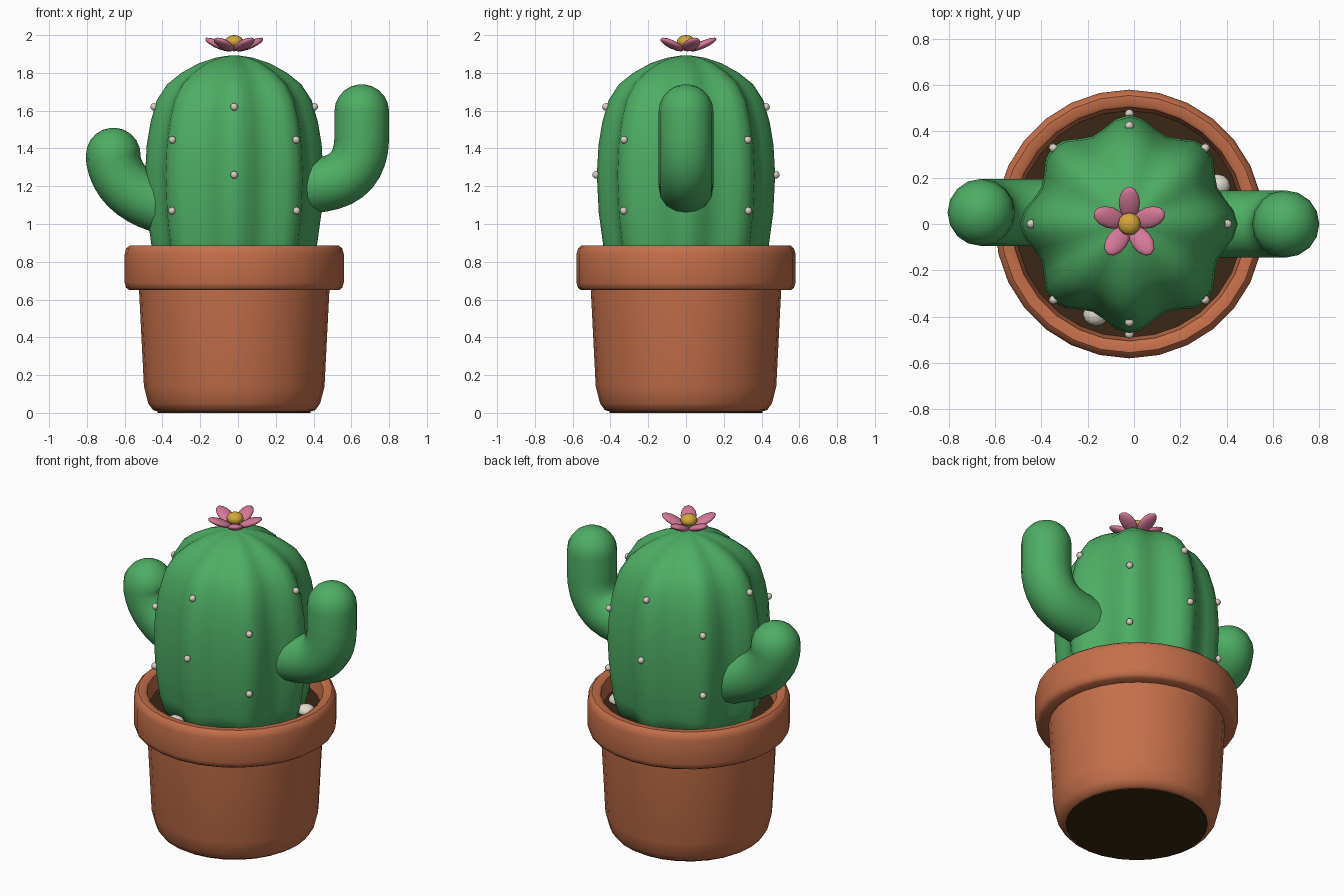
import bpy, bmesh, math
from mathutils import Vector, Matrix

if "Cube" in bpy.data.objects:
    bpy.data.objects.remove(bpy.data.objects["Cube"])

CX = -0.02  # axis of the pot and body
TAU = 2 * math.pi


def material(name, rgb):
    m = bpy.data.materials.new(name)
    m.use_nodes = True
    m.diffuse_color = (*rgb, 1)
    m.node_tree.nodes["Principled BSDF"].inputs["Base Color"].default_value = (*rgb, 1)
    return m


terracotta = material("terracotta", (0.56, 0.16, 0.068))
soil_brown = material("soil brown", (0.042, 0.02, 0.008))
green = material("cactus green", (0.075, 0.42, 0.127))
cream = material("cream", (0.68, 0.62, 0.53))
stone = material("pale stone", (0.75, 0.71, 0.63))
pink = material("petal pink", (0.66, 0.19, 0.31))
yellow = material("flower yellow", (0.66, 0.38, 0.045))


def finish(name, bm, mat, angle=40):
    bmesh.ops.recalc_face_normals(bm, faces=bm.faces)
    me = bpy.data.meshes.new(name)
    bm.to_mesh(me)
    bm.free()
    me.materials.append(mat)
    ob = bpy.data.objects.new(name, me)
    bpy.context.collection.objects.link(ob)
    bpy.ops.object.select_all(action="DESELECT")
    ob.select_set(True)
    bpy.context.view_layer.objects.active = ob
    bpy.ops.object.shade_smooth_by_angle(angle=math.radians(angle))
    return ob


def skin(bm, rings):
    """Join rings of points with quads and close both ends."""
    loops = [[bm.verts.new(p) for p in ring] for ring in rings]
    n = len(loops[0])
    for a, b in zip(loops, loops[1:]):
        for i in range(n):
            j = (i + 1) % n
            bm.faces.new((a[i], a[j], b[j], b[i]))
    bm.faces.new(loops[0])
    bm.faces.new(loops[-1])


def revolve(name, profile, mat, sides, rib=lambda a: 1, angle=40):
    bm = bmesh.new()
    skin(bm, [[(CX + r * rib(a) * math.cos(a), r * rib(a) * math.sin(a), z)
               for a in (TAU * i / sides for i in range(sides))]
              for r, z in profile])
    return finish(name, bm, mat, angle)


def ellipsoid(name, mat, matrix, u=12, v=8):
    bm = bmesh.new()
    bmesh.ops.create_uvsphere(bm, u_segments=u, v_segments=v, radius=1, matrix=matrix)
    return finish(name, bm, mat, 80)


def placed(loc, size):
    return Matrix.Translation(loc) @ Matrix.Diagonal((*size, 1))


# Pot, rim, soil and dark underside
revolve("pot_body", [(0.40, 0.006), (0.43, 0.015), (0.455, 0.05), (0.478, 0.14),
                     (0.505, 0.67)], terracotta, 28)
revolve("pot_rim", [(0.47, 0.65), (0.555, 0.65), (0.572, 0.662), (0.58, 0.69),
                    (0.58, 0.84), (0.572, 0.87), (0.555, 0.885), (0.52, 0.885),
                    (0.505, 0.875), (0.485, 0.76)], terracotta, 28)
revolve("soil", [(0.48, 0.74), (0.492, 0.785)], soil_brown, 28)
revolve("pot_underside", [(0.405, 0.0), (0.405, 0.009)], soil_brown, 28)

# Pebbles resting on the soil
for i, (x, y) in enumerate([(-0.165, -0.39), (0.36, 0.165)]):
    ellipsoid(f"pebble_{i + 1}", stone, placed((x, y, 0.79), (0.055, 0.05, 0.04)))

# Ribbed body
body_profile = [(0.40, 0.74), (0.438, 0.885), (0.462, 1.06), (0.472, 1.26),
                (0.463, 1.42), (0.443, 1.54), (0.41, 1.655), (0.355, 1.74),
                (0.28, 1.80), (0.19, 1.85), (0.10, 1.88), (0.02, 1.893)]
revolve("cactus_body", body_profile, green, 48,
        lambda a: 0.935 + 0.065 * math.cos(8 * a), 80)


def body_radius(z):
    for (r0, z0), (r1, z1) in zip(body_profile, body_profile[1:]):
        if z0 <= z <= z1:
            return r0 + (r1 - r0) * (z - z0) / (z1 - z0)


# Spines, two on each rib, staggered from rib to rib
for k in range(8):
    a = TAU * k / 8
    for level, z in enumerate((1.07, 1.445) if k % 2 else (1.26, 1.62)):
        r = body_radius(z) + 0.004
        ellipsoid(f"spine_{k + 1}_{level + 1}", cream,
                  placed((CX + r * math.cos(a), r * math.sin(a), z), (0.02,) * 3), 8, 6)


# Bent arms with rounded tips
def arm(name, root, start, corner, end, tip_z, y, radius=0.145, sides=16):
    p0, p1, p2 = Vector(start), Vector(corner), Vector(end)
    path = [(Vector(root), p1 - p0, radius)]
    for i in range(9):
        t = i / 8
        point = p0 * (1 - t) ** 2 + p1 * 2 * t * (1 - t) + p2 * t * t
        path.append((point, (p1 - p0) * (1 - t) + (p2 - p1) * t, radius))
    for i in range(6):
        t = math.radians(17 * i)
        path.append((Vector((end[0], tip_z + radius * math.sin(t))),
                     Vector((0, 1)), radius * math.cos(t)))
    rings = []
    for p, d, r in path:
        d = d.normalized()
        ring = []
        for i in range(sides):
            a = TAU * i / sides
            side = r * math.cos(a)
            ring.append((p.x - d.y * side, y + r * math.sin(a), p.y + d.x * side))
        rings.append(ring)
    bm = bmesh.new()
    skin(bm, rings)
    return finish(name, bm, green, 80)


arm("left_arm", (0.26, 1.18), (0.45, 1.21), (0.65, 1.24), (0.655, 1.45), 1.595, 0.0)
arm("right_arm", (-0.25, 1.03), (-0.42, 1.10), (-0.63, 1.17), (-0.66, 1.34), 1.365, 0.05)

# Flower
for k in range(5):
    turn = Matrix.Rotation(math.radians(90 + 72 * k), 4, "Z")
    tilt = Matrix.Rotation(math.radians(-24), 4, "Y")
    ellipsoid(f"petal_{k + 1}", pink,
              Matrix.Translation((CX, 0, 1.95)) @ turn @ Matrix.Translation((0.09, 0, 0))
              @ tilt @ Matrix.Diagonal((0.078, 0.046, 0.02, 1)))
ellipsoid("flower_centre", yellow, placed((CX, 0, 1.965), (0.049, 0.049, 0.035)))
